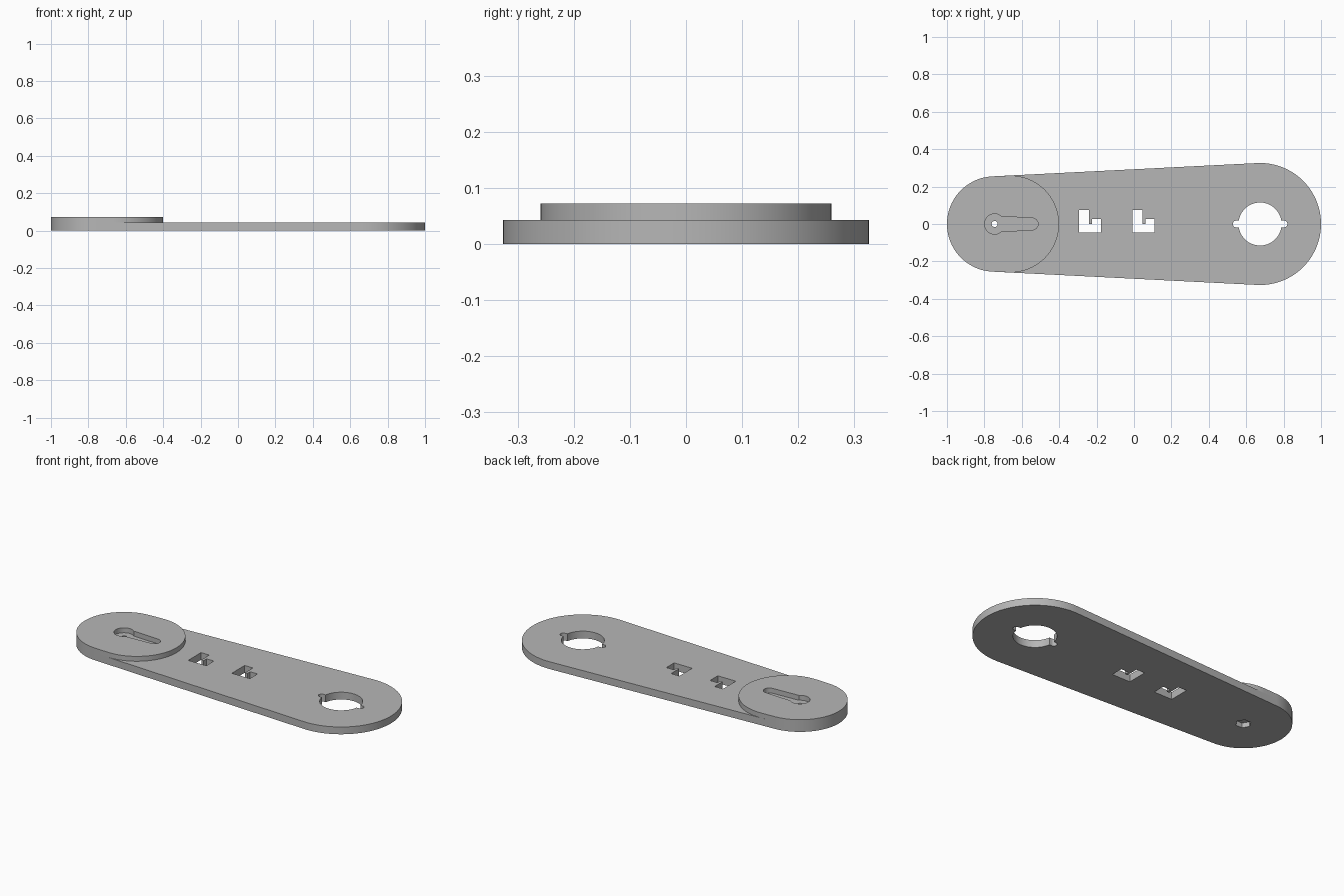
import bpy, bmesh, math

cube = bpy.data.objects.get("Cube")
if cube:
    bpy.data.objects.remove(cube, do_unlink=True)

PLATE_TOP, PAD_TOP = 0.043, 0.072
SMALL_X, SMALL_R = -0.745, 0.255
BIG_X, BIG_R = 0.674, 0.326

grey = bpy.data.materials.new("grey plastic")
grey.use_nodes = True
grey.diffuse_color = (0.47, 0.47, 0.47, 1)
grey.node_tree.nodes["Principled BSDF"].inputs["Base Color"].default_value = grey.diffuse_color


def circle(x, r, n=96):
    return [(x + r * math.cos(math.tau * i / n), r * math.sin(math.tau * i / n)) for i in range(n)]


def capsule(x1, r1, x2, r2, n=48):
    """Outline of two circles on the x axis joined by their tangents."""
    a = math.acos((r1 - r2) / (x2 - x1))
    pts = []
    for x, r, start, end in ((x2, r2, -a, a), (x1, r1, a, math.tau - a)):
        for i in range(n + 1):
            t = start + (end - start) * i / n
            pts.append((x + r * math.cos(t), r * math.sin(t)))
    return pts


def prism(name, pts, z0, z1):
    bm = bmesh.new()
    face = bm.faces.new([bm.verts.new((x, y, z0)) for x, y in pts])
    top = bmesh.ops.extrude_face_region(bm, geom=[face])["geom"]
    bmesh.ops.translate(bm, vec=(0, 0, z1 - z0),
                        verts=[v for v in top if isinstance(v, bmesh.types.BMVert)])
    bmesh.ops.recalc_face_normals(bm, faces=bm.faces)
    mesh = bpy.data.meshes.new(name)
    bm.to_mesh(mesh)
    bm.free()
    mesh.materials.append(grey)
    obj = bpy.data.objects.new(name, mesh)
    bpy.context.collection.objects.link(obj)
    return obj


def select(obj):
    bpy.ops.object.select_all(action='DESELECT')
    obj.select_set(True)
    bpy.context.view_layer.objects.active = obj


def cut(obj, pts, z0=-0.1, z1=0.2):
    cutter = prism("cutter", pts, z0, z1)
    cutter.hide_render = True
    mod = obj.modifiers.new("cut", 'BOOLEAN')
    mod.operation, mod.solver, mod.object = 'DIFFERENCE', 'EXACT', cutter
    select(obj)
    bpy.ops.object.modifier_apply(modifier=mod.name)
    bpy.data.objects.remove(cutter, do_unlink=True)


# Tapered arm plate
plate = prism("arm_plate", capsule(SMALL_X, SMALL_R, BIG_X, BIG_R), 0, PLATE_TOP)

# Round opening with a key slot on each side
cut(plate, circle(BIG_X, 0.115))
cut(plate, capsule(BIG_X - 0.128, 0.018, BIG_X + 0.128, 0.018, 16))

# Two stepped L openings
l_shape = [(0, -0.045), (0.118, -0.045), (0.118, 0.027), (0.07, 0.027),
           (0.07, 0), (0.054, 0), (0.054, 0.075), (0, 0.075)]
for left in (-0.294, -0.009):
    cut(plate, [(left + x, y) for x, y in l_shape])

# Screw hole with a hexagonal recess underneath
cut(plate, circle(SMALL_X, 0.016, 32))
cut(plate, circle(SMALL_X, 0.042, 6), -0.1, 0.028)

# Raised pad with a keyhole pocket
pad = prism("raised_pad", capsule(SMALL_X, SMALL_R, -0.66, 0.259), PLATE_TOP, PAD_TOP)
cut(pad, circle(SMALL_X, 0.054, 64))
cut(pad, capsule(SMALL_X, 0.042, -0.545, 0.032, 24))

for obj in (plate, pad):
    select(obj)
    bpy.ops.object.shade_smooth_by_angle(angle=math.radians(30))
